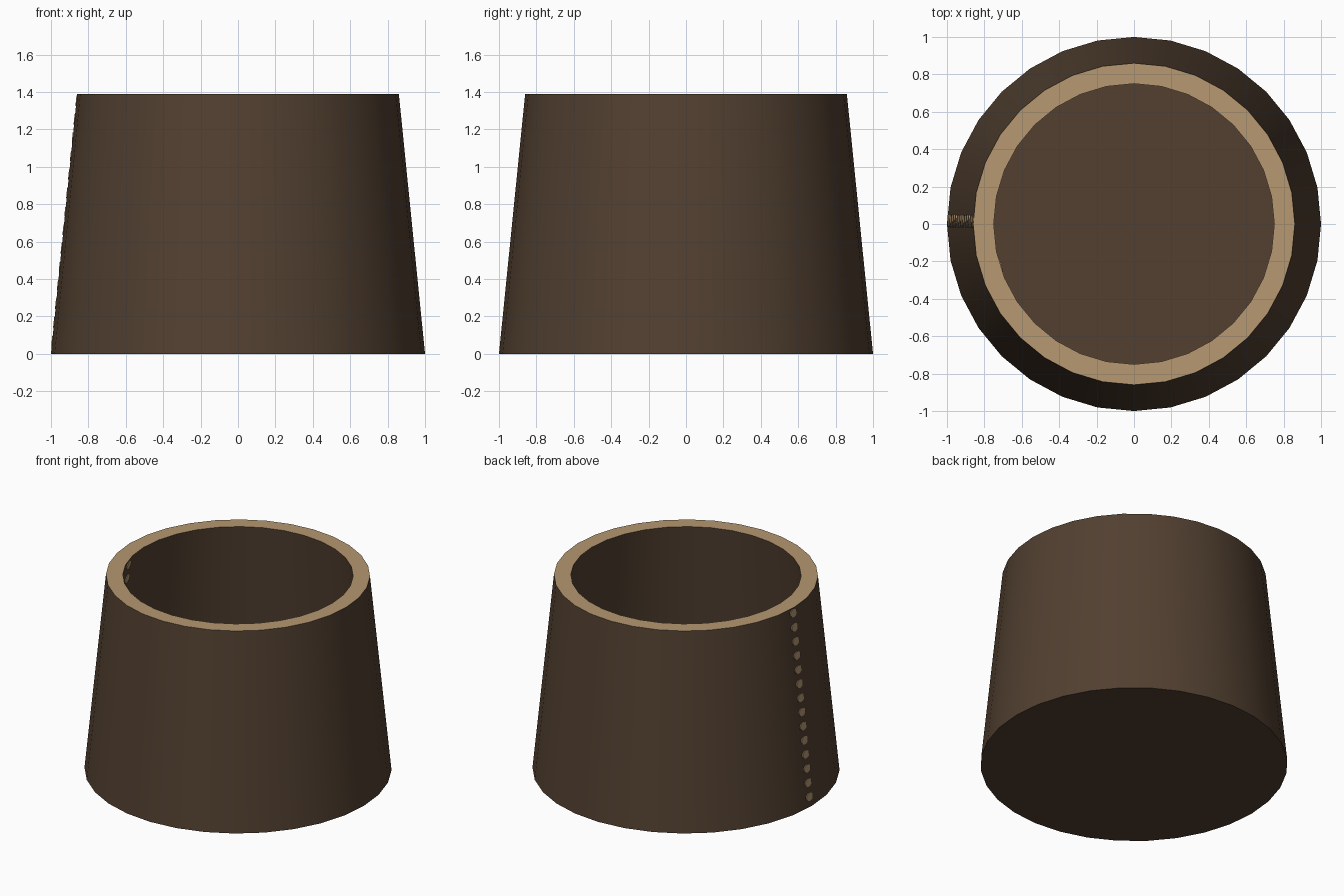
import bpy
import bmesh
from math import pi, cos, sin, atan2, radians
from mathutils import Matrix, Vector

if "Cube" in bpy.data.objects:
    bpy.data.objects.remove(bpy.data.objects["Cube"], do_unlink=True)

SIDES = 32
HEIGHT = 1.39
BASE_R, TOP_R = 1.0, 0.86
WALL = 0.11
FLOOR = 0.11
SLOPE = (BASE_R - TOP_R) / HEIGHT


def make_material(name, rgb):
    mat = bpy.data.materials.new(name)
    mat.use_nodes = True
    mat.diffuse_color = (*rgb, 1)
    mat.node_tree.nodes["Principled BSDF"].inputs["Base Color"].default_value = (*rgb, 1)
    return mat


dark_wood = make_material("dark brown", (0.084, 0.051, 0.030))
pale_wood = make_material("pale tan", (0.468, 0.314, 0.165))


def add_object(name, bm, materials):
    mesh = bpy.data.meshes.new(name)
    bmesh.ops.recalc_face_normals(bm, faces=bm.faces)
    bm.to_mesh(mesh)
    bm.free()
    for mat in materials:
        mesh.materials.append(mat)
    obj = bpy.data.objects.new(name, mesh)
    bpy.context.collection.objects.link(obj)
    return obj


def radius_at(z):
    return BASE_R - SLOPE * z


# Tapered pot: rings from the underside, over the rim, down to the inner floor
bm = bmesh.new()
profile = [(BASE_R, 0), (TOP_R, HEIGHT), (TOP_R - WALL, HEIGHT),
           (radius_at(FLOOR) - WALL, FLOOR)]
rings = []
for r, z in profile:
    angles = [2 * pi * i / SIDES for i in range(SIDES)]
    rings.append([bm.verts.new((r * cos(a), r * sin(a), z)) for a in angles])
for low, high in zip(rings, rings[1:]):
    for i in range(SIDES):
        j = (i + 1) % SIDES
        bm.faces.new((low[i], low[j], high[j], high[i]))
bm.faces.new(rings[0])
bm.faces.new(rings[-1])

# Pale rim on the flat top
for face in bm.faces:
    if all(v.co.z > HEIGHT - 0.01 for v in face.verts):
        face.material_index = 1
pot = add_object("pot_body", bm, [dark_wood, pale_wood])
bpy.context.view_layer.objects.active = pot
pot.select_set(True)
bpy.ops.object.shade_smooth_by_angle(angle=radians(30))


# Column of thin oval spots lying on a sloped wall
def spot_column(name, angle, inset, width, height, count):
    bm = bmesh.new()
    outward = Vector((cos(angle), sin(angle), SLOPE)).normalized()
    across = Vector((-sin(angle), cos(angle), 0))
    upward = outward.cross(across)
    turn = Matrix((across, upward, outward)).transposed().to_4x4()
    for i in range(count):
        z = 1.354 - 0.0988 * i
        r = radius_at(z) - inset
        place = Matrix.Translation((r * cos(angle), r * sin(angle), z))
        size = Matrix.Diagonal((width, height, 1, 1))
        bmesh.ops.create_cone(bm, cap_ends=True, segments=14, radius1=0.5,
                              radius2=0.5, depth=0.009, matrix=place @ turn @ size)
    return add_object(name, bm, [pale_wood])


spot_column("outer_spots", pi - 0.016, 0.002, 0.07, 0.056, 14)
spot_column("inner_spots", radians(196.9), WALL + 0.004, 0.09, 0.056, 12)
